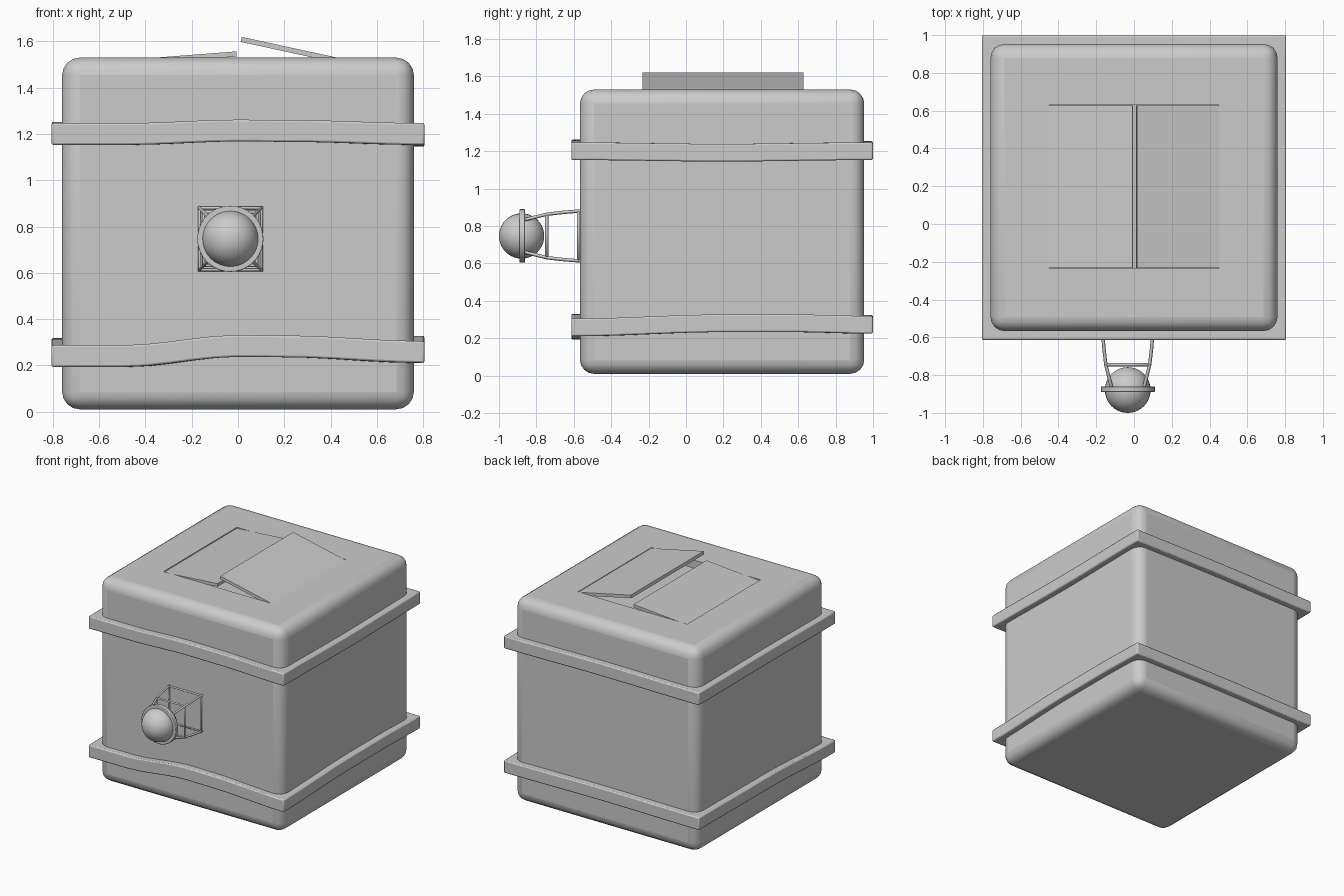
import bpy, bmesh, math
from mathutils import Vector

if "Cube" in bpy.data.objects:
    bpy.data.objects.remove(bpy.data.objects["Cube"])

CY = 0.193            # body centre in y
KX, KZ = -0.033, 0.747  # knob axis


def finish(ob, angle=35):
    bpy.ops.object.select_all(action='DESELECT')
    ob.select_set(True)
    bpy.context.view_layer.objects.active = ob
    bpy.ops.object.shade_smooth_by_angle(angle=math.radians(angle))


def from_bmesh(name, bm):
    bmesh.ops.recalc_face_normals(bm, faces=bm.faces)
    me = bpy.data.meshes.new(name)
    bm.to_mesh(me)
    bm.free()
    ob = bpy.data.objects.new(name, me)
    bpy.context.collection.objects.link(ob)
    return ob


def box(name, loc, size, rot=(0, 0, 0)):
    bm = bmesh.new()
    bmesh.ops.create_cube(bm, size=1)
    bmesh.ops.scale(bm, vec=size, verts=bm.verts)
    ob = from_bmesh(name, bm)
    ob.location, ob.rotation_euler = loc, rot
    return ob


def bevel(ob, width, segments):
    m = ob.modifiers.new("bevel", 'BEVEL')
    m.width, m.segments = width, segments
    m.limit_method = 'ANGLE'
    m.angle_limit = math.radians(40)


# rounded body with a shallow recess under the doors
body = box("body", (0, CY, 0.77), (1.52, 1.52, 1.52))
bevel(body, 0.075, 4)
cutter = box("recess_cutter", (0, 0.198, 1.53), (0.90, 0.865, 0.12))
cutter.hide_render = True
cutter.hide_viewport = True
cut = body.modifiers.new("recess", 'BOOLEAN')
cut.object, cut.operation, cut.solver = cutter, 'DIFFERENCE', 'EXACT'
finish(body, 40)


# wavy bands: each side has (position 0..1, centre height) keys
def height(keys, t):
    for (t0, z0), (t1, z1) in zip(keys, keys[1:]):
        if t <= t1:
            s = (t - t0) / (t1 - t0)
            return z0 + (z1 - z0) * s * s * (3 - 2 * s)
    return keys[-1][1]


def band(name, sides, half_h=0.047, steps=16):
    corners = [Vector((-1, -1)), Vector((1, -1)), Vector((1, 1)), Vector((-1, 1))]
    bm = bmesh.new()
    rings = []
    for i, keys in enumerate(sides):
        for k in range(steps):
            t = k / steps
            p = corners[i].lerp(corners[(i + 1) % 4], t)
            z = height(keys, t)
            rings.append([bm.verts.new((p.x * r, CY + p.y * r, z + dz))
                          for r, dz in ((0.806, -half_h), (0.806, half_h),
                                        (0.735, half_h), (0.735, -half_h))])
    for a, b in zip(rings, rings[1:] + rings[:1]):
        for j in range(4):
            k = (j + 1) % 4
            bm.faces.new((a[j], b[j], b[k], a[k]))
    ob = from_bmesh(name, bm)
    bevel(ob, 0.008, 2)
    finish(ob)


band("upper_band", [
    [(0, 1.2), (0.2, 1.2), (0.5, 1.215), (0.65, 1.213), (1, 1.2)],
    [(0, 1.2), (0.5, 1.192), (1, 1.2)],
    [(0, 1.2), (0.5, 1.207), (1, 1.203)],
    [(0, 1.203), (0.5, 1.205), (1, 1.2)]])
band("lower_band", [
    [(0, 0.24), (0.19, 0.24), (0.5, 0.284), (0.63, 0.282), (1, 0.258)],
    [(0, 0.258), (0.5, 0.28), (0.75, 0.28), (1, 0.272)],
    [(0, 0.272), (0.5, 0.278), (1, 0.272)],
    [(0, 0.272), (0.5, 0.268), (1, 0.24)]])


# two hatch doors, each hinged on its outer edge
def door(name, outer, inner, thick=0.022):
    a, b = Vector(outer), Vector(inner)
    d = b - a
    mid = (a + b) / 2
    box(name, (mid.x, 0.198, mid.y - thick / 2), (d.length, 0.86, thick),
        (0, -math.atan2(d.y, d.x), 0))


door("left_door", (-0.449, 1.523), (-0.006, 1.557))
door("right_door", (0.447, 1.526), (0.014, 1.62))

# knob ball and flange
bpy.ops.mesh.primitive_uv_sphere_add(segments=32, ring_count=20, radius=0.121,
                                     location=(KX, -0.879, KZ),
                                     rotation=(math.pi / 2, 0, 0))
knob = bpy.context.object
knob.name = "knob_ball"
finish(knob)
bpy.ops.mesh.primitive_cylinder_add(vertices=40, radius=0.143, depth=0.03,
                                    location=(KX, -0.875, KZ),
                                    rotation=(math.pi / 2, 0, 0))
flange = bpy.context.object
flange.name = "knob_flange"
bevel(flange, 0.004, 2)
finish(flange)

# cage holding the knob: four corner bars and two square frames
cage = bpy.data.curves.new("knob_cage", 'CURVE')
cage.dimensions = '3D'
cage.bevel_depth = 0.009
cage.bevel_resolution = 0
cage.use_fill_caps = True


def rod(points, cyclic=False):
    sp = cage.splines.new('POLY')
    sp.points.add(len(points) - 1)
    for q, p in zip(sp.points, points):
        q.co = (*p, 1)
    sp.use_cyclic_u = cyclic


signs = [(-1, -1), (1, -1), (1, 1), (-1, 1)]
profile = [(-0.56, 0.134), (-0.66, 0.126), (-0.745, 0.116), (-0.87, 0.085)]
for sx, sz in signs:
    rod([(KX + sx * r, y, KZ + sz * r) for y, r in profile])
for y, r in ((-0.575, 0.134), (-0.745, 0.116)):
    rod([(KX + sx * r, y, KZ + sz * r) for sx, sz in signs], True)
bpy.context.collection.objects.link(bpy.data.objects.new("knob_cage", cage))
